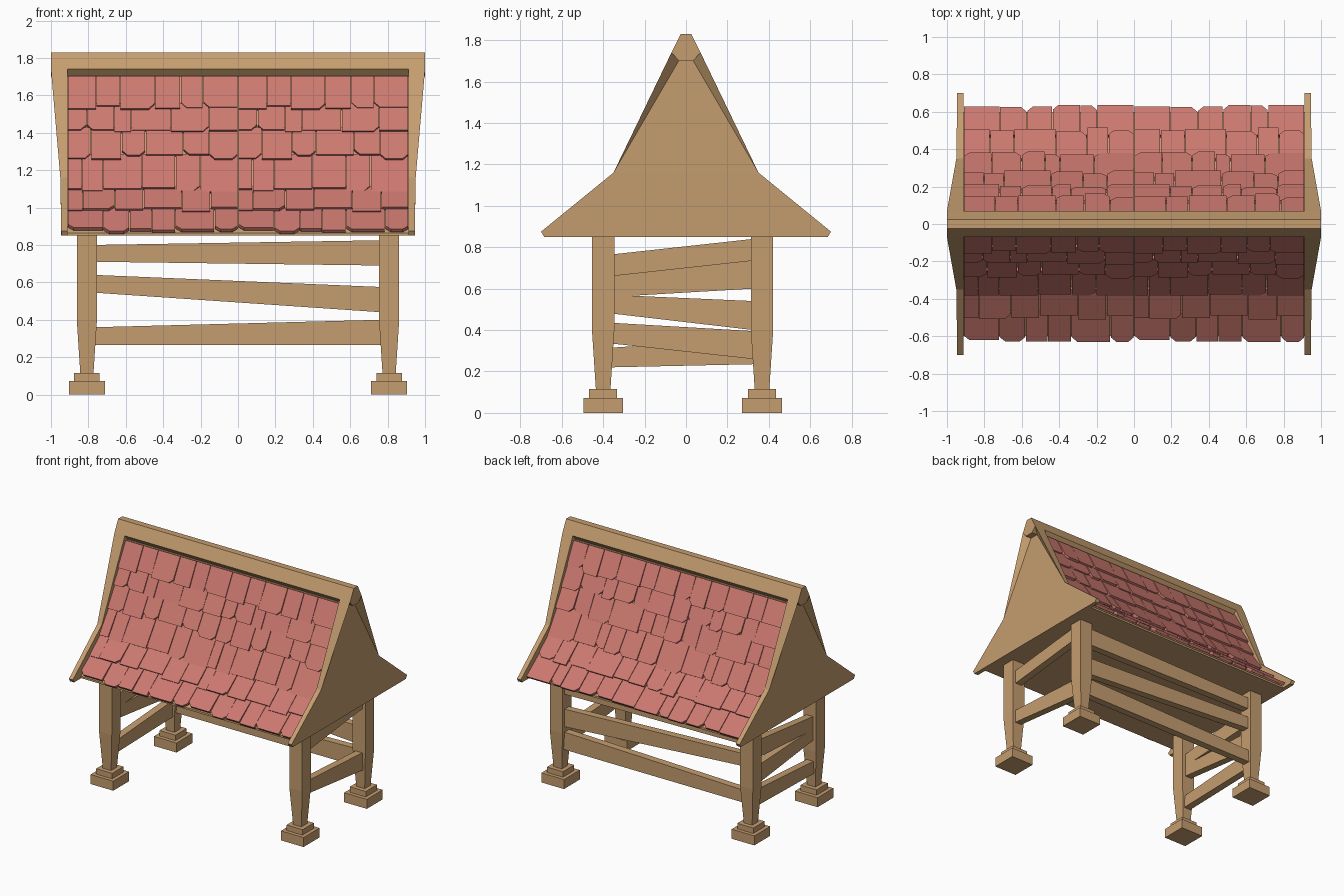
import bpy, bmesh, random
from mathutils import Vector

if "Cube" in bpy.data.objects:
    bpy.data.objects.remove(bpy.data.objects["Cube"])

random.seed(4)


def material(name, rgb):
    m = bpy.data.materials.new(name)
    m.diffuse_color = (*rgb, 1)
    m.use_nodes = True
    m.node_tree.nodes["Principled BSDF"].inputs["Base Color"].default_value = m.diffuse_color
    return m


WOOD = material("wood", (0.56, 0.34, 0.16))
CLAY = material("clay", (0.60, 0.19, 0.16))


def finish(name, bm, mat):
    bmesh.ops.recalc_face_normals(bm, faces=bm.faces)
    me = bpy.data.meshes.new(name)
    bm.to_mesh(me)
    bm.free()
    me.materials.append(mat)
    ob = bpy.data.objects.new(name, me)
    bpy.context.collection.objects.link(ob)
    return ob


def loft(bm, rings):
    """Skin matching rings of points and cap both ends."""
    vs = [[bm.verts.new(p) for p in r] for r in rings]
    n = len(vs[0])
    for a, b in zip(vs, vs[1:]):
        for i in range(n):
            j = (i + 1) % n
            bm.faces.new((a[i], a[j], b[j], b[i]))
    bm.faces.new(vs[0][::-1])
    bm.faces.new(vs[-1])


def solid(name, rings, mat=WOOD):
    bm = bmesh.new()
    loft(bm, rings)
    return finish(name, bm, mat)


def square(cx, cy, h, z):
    return [(cx - h, cy - h, z), (cx + h, cy - h, z), (cx + h, cy + h, z), (cx - h, cy + h, z)]


def mirror_profile(half):
    return half + [(-y, z) for y, z in reversed(half)]


def prism(name, half, x):
    prof = mirror_profile(half)
    return solid(name, [[(s, y, z) for y, z in prof] for s in (-x, x)])


# Posts with tapered legs and stepped feet
FRONT_Y, BACK_Y, POST_X = -0.40, 0.367, 0.808
for side, sx in (("left", -1), ("right", 1)):
    for end, y in (("front", FRONT_Y), ("back", BACK_Y)):
        x = sx * POST_X
        solid(f"{end}_{side}_post", [square(x, y, h, z) for h, z in
                                     ((0.035, 0.11), (0.054, 0.40), (0.054, 0.86))])
        solid(f"{end}_{side}_foot", [square(x, y, 0.096, z) for z in (0, 0.073)])
        solid(f"{end}_{side}_foot_step", [square(x, y, 0.068, z) for z in (0.073, 0.115)])

# Crooked rails: z low/high at each end
T = 0.028
for i, (a, b, c, d) in enumerate([(0.71, 0.80, 0.69, 0.825), (0.545, 0.64, 0.44, 0.575),
                                  (0.265, 0.36, 0.265, 0.40)]):
    solid(f"back_rail_{i + 1}", [[(x, BACK_Y - T, lo), (x, BACK_Y + T, lo),
                                  (x, BACK_Y + T, hi), (x, BACK_Y - T, hi)]
                                 for x, lo, hi in ((-0.77, a, b), (0.77, c, d))])
SIDE_RAILS = {
    "right": [(0.66, 0.765, 0.735, 0.84), (0.335, 0.435, 0.26, 0.395)],
    "left": [(0.56, 0.66, 0.60, 0.735), (0.48, 0.57, 0.40, 0.54), (0.22, 0.315, 0.235, 0.36)],
}
for side, rails in SIDE_RAILS.items():
    x = POST_X if side == "right" else -POST_X
    for i, (a, b, c, d) in enumerate(rails):
        solid(f"{side}_rail_{i + 1}", [[(x - T, y, lo), (x + T, y, lo), (x + T, y, hi), (x - T, y, hi)]
                                       for y, lo, hi in ((-0.36, a, b), (0.325, c, d))])

# Roof core under the tiles, and the ridge beam
prism("roof_core", [(0.60, 0.85), (0.60, 0.865), (0.30, 1.13), (0.04, 1.70)], 0.92)
prism("ridge_beam", [(0.035, 1.70), (0.07, 1.74), (0.025, 1.83)], 1.0)

# Gable ends: flared rim towards the ridge, recessed flat panel
RIM = mirror_profile([(0.685, 0.85), (0.70, 0.875), (0.35, 1.16), (0.07, 1.74)])
RIM_X = [0.945, 0.945, 0.95, 1.0, 1.0, 0.95, 0.945, 0.945]
for side, sx in (("left", -1), ("right", 1)):
    bm = bmesh.new()
    inner = [bm.verts.new((sx * 0.912, y, z)) for y, z in RIM]
    outer = [bm.verts.new((sx * x, y, z)) for (y, z), x in zip(RIM, RIM_X)]
    p, q = (bm.verts.new((sx * 0.952, y, 1.70)) for y in (0.035, -0.035))
    for i in range(8):
        j = (i + 1) % 8
        bm.faces.new((inner[i], inner[j], outer[j], outer[i]))
    bm.faces.new(inner)
    bm.faces.new((outer[0], outer[1], outer[2], outer[5], outer[6], outer[7]))
    bm.faces.new((outer[2], p, q, outer[5]))
    bm.faces.new((outer[2], outer[3], p))
    bm.faces.new((outer[5], q, outer[4]))
    bm.faces.new((outer[3], outer[4], q, p))
    finish(f"{side}_gable", bm, WOOD)

# Roof tiles: uneven overlapping rows, some with clipped lower corners
ROWS = [(0.07, 1.685), (0.135, 1.54), (0.195, 1.41), (0.262, 1.27),
        (0.365, 1.10), (0.49, 0.985), (0.615, 0.875)]
HALF = 0.912


def add_tile(bm, sign, top, bottom, x0, x1, drop, clip0, clip1, lift):
    a, b = Vector((0, -top[0], top[1])), Vector((0, -bottom[0], bottom[1]))
    down = (b - a).normalized()
    out = Vector((0, down.z, -down.y))
    length = (b - a).length
    end = length + drop
    shape = [(x0, -0.02), (x0, end - clip0), (x0 + clip0, end),
             (x1 - clip1, end), (x1, end - clip1), (x1, -0.02)]
    rings = []
    for depth in (-0.022, 0):
        ring = []
        for x, v in shape:
            p = a + down * v + out * (depth + lift * max(v, 0) / length)
            ring.append((sign * x, sign * p.y, p.z))
        rings.append(ring)
    loft(bm, rings)


for name, sign in (("front_roof_tiles", 1), ("back_roof_tiles", -1)):
    bm = bmesh.new()
    for top, bottom in zip(ROWS, ROWS[1:]):
        weights = [random.uniform(0.6, 1.7) for _ in range(6)]
        x = 0
        for w in weights:
            width = w / sum(weights) * HALF
            drop = random.uniform(-0.012, 0.022)
            clips = [random.choice((0.001, 0.001, 0.03)) for _ in range(2)]
            lift = random.uniform(0.008, 0.02)
            # the same run of tiles is laid twice along the row
            for start in (-HALF, 0):
                add_tile(bm, sign, top, bottom, start + x + 0.002, start + x + width - 0.002,
                         drop, *clips, lift)
            x += width
    finish(name, bm, CLAY)
